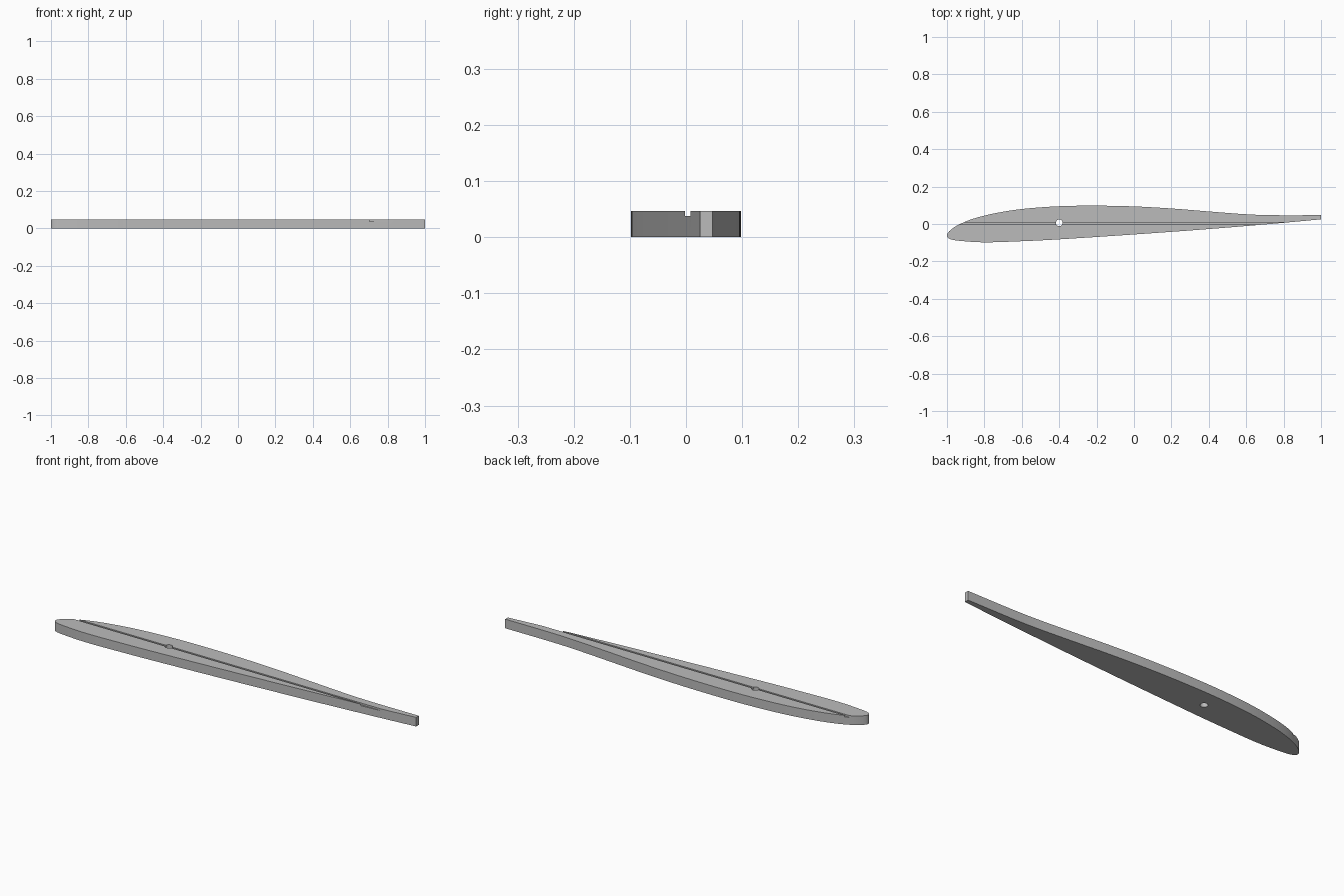
import bpy, bmesh, math
from mathutils import Vector

cube = bpy.data.objects.get("Cube")
if cube:
    bpy.data.objects.remove(cube, do_unlink=True)

THICK = 0.047
SLOT_Y = 0.003

grey = bpy.data.materials.new("plain grey")
grey.use_nodes = True
colour = (0.5, 0.5, 0.5, 1)
grey.diffuse_color = colour
grey.node_tree.nodes["Principled BSDF"].inputs["Base Color"].default_value = colour


def spline(points, steps=6):
    """Smooth open path through the points."""
    p = [Vector(q) for q in points]
    p = [2 * p[0] - p[1]] + p + [2 * p[-1] - p[-2]]
    path = []
    for a, b, c, d in zip(p, p[1:], p[2:], p[3:]):
        for i in range(steps):
            t = i / steps
            path.append(0.5 * (2 * b + (c - a) * t + (2 * a - 5 * b + 4 * c - d) * t**2
                               + (3 * b - a - 3 * c + d) * t**3))
    return path + [p[-2]]


def prism(name, outline, z0, z1):
    """Extrude a flat outline upward."""
    bm = bmesh.new()
    face = bm.faces.new([bm.verts.new((q[0], q[1], z0)) for q in outline])
    top = bmesh.ops.extrude_face_region(bm, geom=[face])["geom"]
    verts = [g for g in top if isinstance(g, bmesh.types.BMVert)]
    bmesh.ops.translate(bm, verts=verts, vec=(0, 0, z1 - z0))
    bmesh.ops.recalc_face_normals(bm, faces=bm.faces)
    mesh = bpy.data.meshes.new(name)
    bm.to_mesh(mesh)
    bm.free()
    mesh.materials.append(grey)
    obj = bpy.data.objects.new(name, mesh)
    bpy.context.collection.objects.link(obj)
    return obj


# Wing section, from the upper tail corner round the nose to the lower tail corner
profile = [(1, 0.047), (0.75, 0.047), (0.6, 0.052), (0.4, 0.067), (0.2, 0.083),
           (0, 0.094), (-0.2, 0.098), (-0.4, 0.095), (-0.6, 0.08), (-0.75, 0.056),
           (-0.86, 0.028), (-0.94, -0.005), (-0.985, -0.036), (-1, -0.06),
           (-0.988, -0.078), (-0.94, -0.089), (-0.8, -0.098), (-0.6, -0.092), (-0.4, -0.082),
           (0, -0.056), (0.4, -0.027), (0.75, 0.002), (1, 0.025)]
rib = prism("wing_rib", spline(profile), 0, THICK)

# Straight groove in the top and a round hole through the plate
groove = prism("groove_cutter", [(x, SLOT_Y + y) for x, y in
               ((-1.1, -0.005), (1.1, -0.005), (1.1, 0.005), (-1.1, 0.005))], 0.038, 0.1)
angles = [math.tau * i / 32 for i in range(32)]
hole = prism("hole_cutter", [(-0.4 + 0.018 * math.cos(a), SLOT_Y + 0.003 + 0.018 * math.sin(a))
                             for a in angles], -0.1, 0.1)

bpy.context.view_layer.objects.active = rib
for cutter in (groove, hole):
    mod = rib.modifiers.new(cutter.name, "BOOLEAN")
    mod.operation = "DIFFERENCE"
    mod.solver = "EXACT"
    mod.object = cutter
    bpy.ops.object.modifier_apply(modifier=mod.name)
    bpy.data.objects.remove(cutter, do_unlink=True)

bpy.ops.object.select_all(action="DESELECT")
rib.select_set(True)
bpy.ops.object.shade_smooth_by_angle(angle=math.radians(30))
